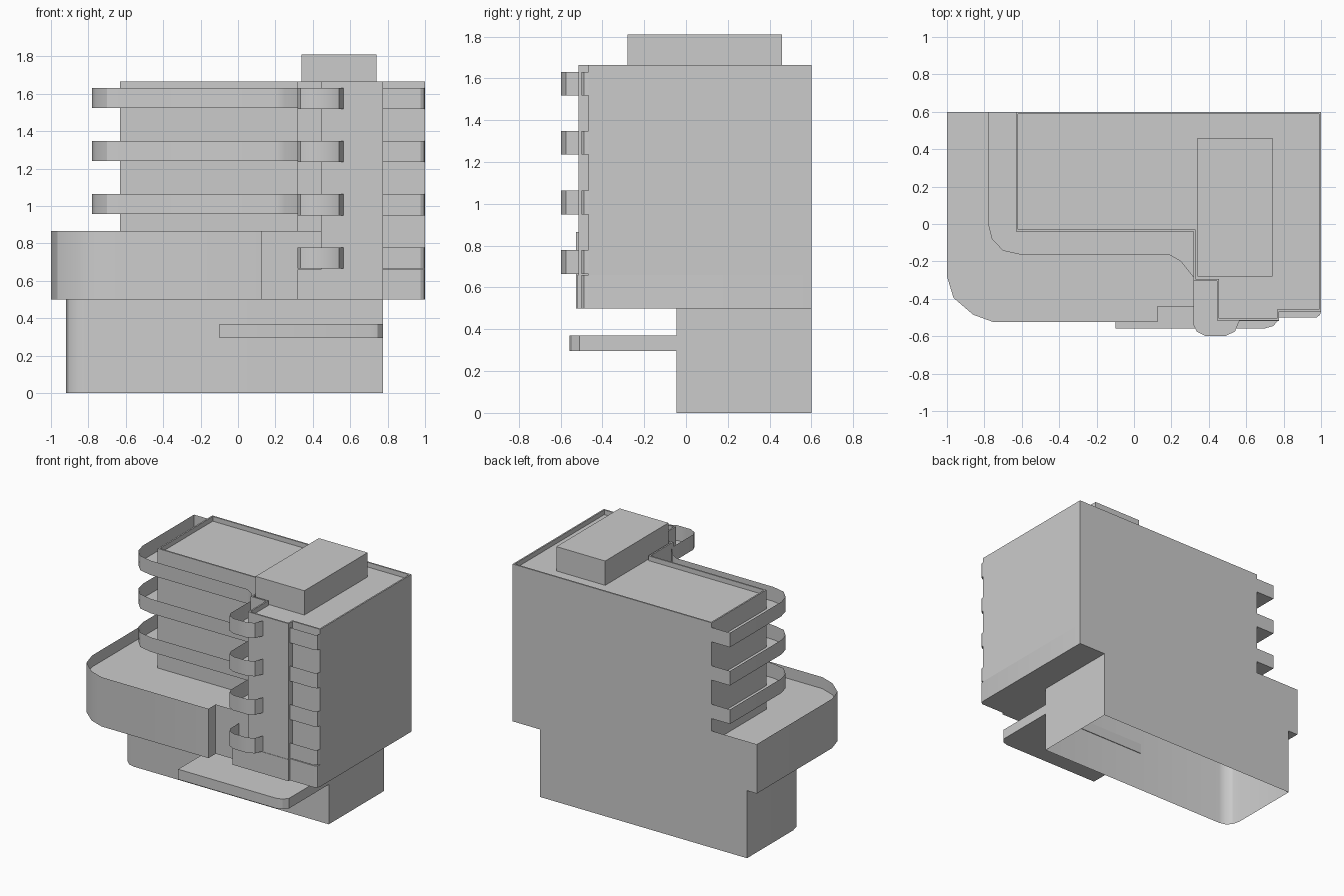
import bpy, bmesh
from math import radians

if "Cube" in bpy.data.objects:
    bpy.data.objects.remove(bpy.data.objects["Cube"])


def finish(bm, name, smooth=True):
    me = bpy.data.meshes.new(name)
    bm.to_mesh(me)
    bm.free()
    ob = bpy.data.objects.new(name, me)
    bpy.context.collection.objects.link(ob)
    if smooth:
        bpy.ops.object.select_all(action='DESELECT')
        ob.select_set(True)
        bpy.context.view_layer.objects.active = ob
        bpy.ops.object.shade_smooth_by_angle(angle=radians(32))
    return ob


def shell(name, wall, z0, z1, caps, inner=(), rim=0, drop=0):
    """Upright thin walls along a counter-clockwise path with flat caps.
    With inner points the wall is open and caps reach back to them.
    rim and drop sink the top cap behind a parapet."""
    bm = bmesh.new()
    low = [bm.verts.new((x, y, z0)) for x, y in wall]
    top = [bm.verts.new((x, y, z1)) for x, y in wall]
    n = len(wall)
    for i in range(n - 1 if inner else n):
        j = (i + 1) % n
        bm.faces.new((low[i], low[j], top[j], top[i]))
    for z in caps:
        ring = {z0: low, z1: top}.get(z) or [bm.verts.new((x, y, z)) for x, y in wall]
        ring = ring + [bm.verts.new((x, y, z)) for x, y in inner]
        face = bm.faces.new(ring[::-1] if z == z0 else ring)
        if rim and z == z1:
            face.normal_update()
            bmesh.ops.inset_region(bm, faces=[face], thickness=rim, use_even_offset=True)
            sunk = bmesh.ops.extrude_discrete_faces(bm, faces=[face])["faces"]
            bmesh.ops.translate(bm, verts=sunk[0].verts, vec=(0, 0, -drop))
    return finish(bm, name)


# Ground floor, open underneath, with one rounded corner
shell("ground_floor", [(-.92, .6), (-.92, .06), (-.905, 0), (-.87, -.032),
                       (-.82, -.045), (.775, -.045), (.775, .6)], 0, .5, [.5])

# Entrance canopy
shell("entrance_canopy", [(-.1, -.04), (-.1, -.558), (.70, -.558), (.745, -.545),
                          (.775, -.51), (.775, -.04)], .295, .37, [.295, .37])

# Podium with a deck below its parapet
shell("podium", [(-1, .6), (-1, -.28), (-.965, -.395), (-.86, -.485), (-.75, -.525),
                 (.125, -.525), (.125, -.44), (.443, -.44), (.443, .6)],
      .5, .865, [.5, .78])

# Base under the front bay
shell("bay_base", [(.318, .6), (.318, -.518), (.775, -.518), (.775, -.5), (.975, -.5),
                   (.994, -.487), (1, -.467), (1, .6)], .5, .66, [.5, .66])

# Tower with stepped front and roof parapet
shell("tower", [(-.63, .6), (-.63, -.04), (.318, -.04), (.318, -.305), (.443, -.305),
                (.443, -.515), (.775, -.515), (.775, -.467), (1, -.467), (1, .6)],
      .64, 1.665, [1.665], rim=.011, drop=.035)

# Roof plant room
shell("roof_plant_room", [(.34, -.28), (.74, -.28), (.74, .46), (.34, .46)],
      1.62, 1.81, [1.81])

# Balconies, repeated per floor
for i, z in enumerate((.665, .95, 1.235, 1.518)):
    h = z + .113
    shell(f"front_balcony_{i}", [(.318, -.305), (.318, -.54), (.335, -.575), (.38, -.598),
                                 (.49, -.598), (.54, -.575), (.565, -.515)],
          z, h, [z], inner=[(.443, -.515), (.443, -.305)])
    shell(f"corner_balcony_{i}", [(.775, -.5), (.975, -.5), (.994, -.487), (1, -.467)],
          z, h, [z], inner=[(.775, -.467)])
    if i:
        shell(f"wrap_balcony_{i}", [(-.63, .6), (-.78, .6), (-.78, 0), (-.76, -.08),
                                    (-.70, -.143), (-.60, -.165), (.19, -.165),
                                    (.25, -.2), (.318, -.285)],
              z + .006, h, [z + .006], inner=[(.318, -.04), (-.63, -.04)])
